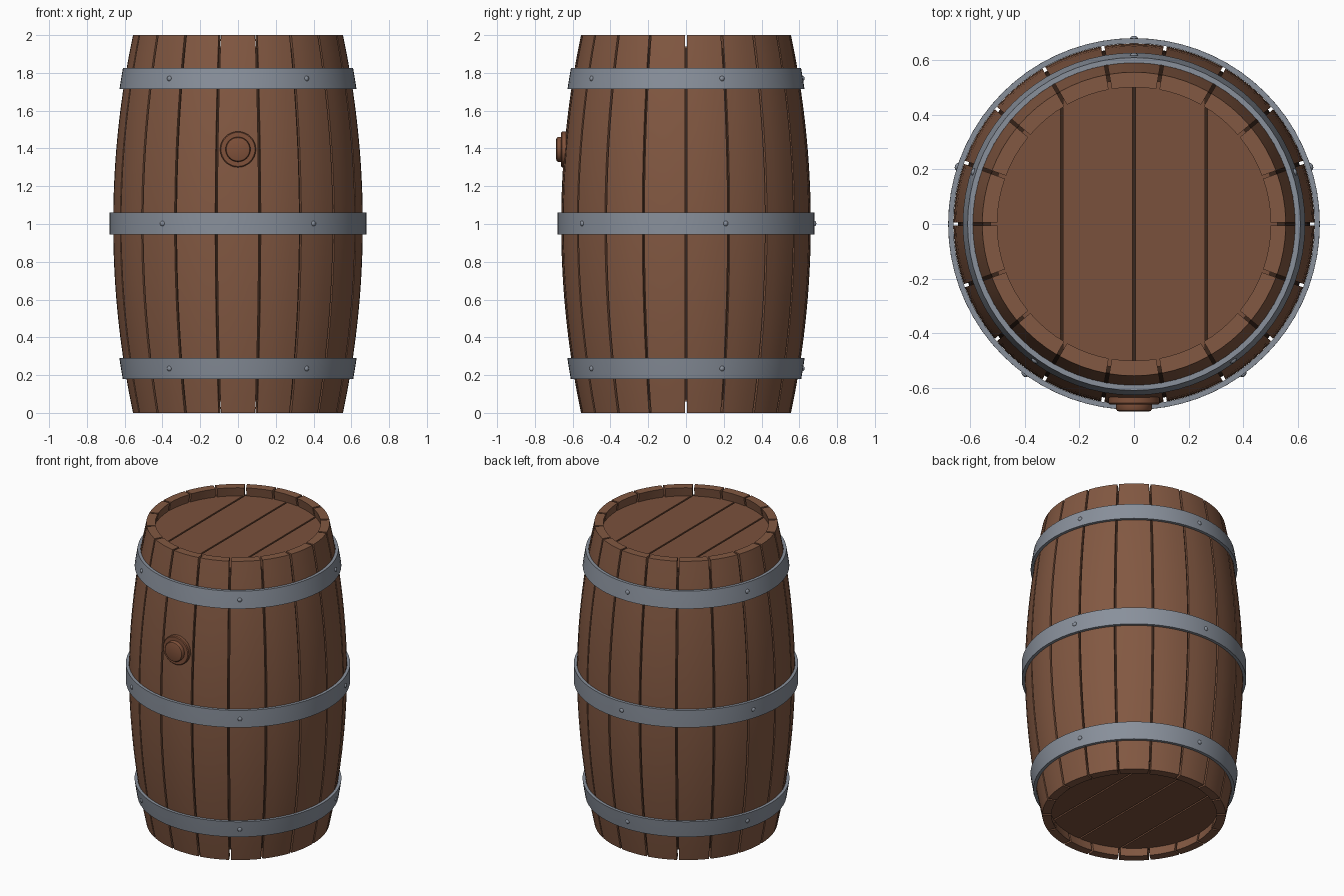
import bpy, bmesh, math
from mathutils import Matrix, Vector

if "Cube" in bpy.data.objects:
    bpy.data.objects.remove(bpy.data.objects["Cube"])

STAVES = 18
SEG = 72


def material(name, rgb):
    m = bpy.data.materials.new(name)
    m.diffuse_color = (*rgb, 1)
    m.use_nodes = True
    m.node_tree.nodes["Principled BSDF"].inputs["Base Color"].default_value = m.diffuse_color
    return m


WOOD = material("stave_wood", (0.225, 0.098, 0.054))
HEAD = material("head_wood", (0.195, 0.082, 0.045))
BUNG = material("bung_wood", (0.215, 0.082, 0.042))
DARK = material("dark_seam", (0.042, 0.019, 0.011))
IRON = material("hoop_iron", (0.25, 0.28, 0.33))


def radius(z):
    # bulging outer profile of the barrel
    return 0.661 - 0.105 * (z - 1) ** 2


def finish(bm, name, mat, angle=35):
    bmesh.ops.recalc_face_normals(bm, faces=bm.faces)
    me = bpy.data.meshes.new(name)
    bm.to_mesh(me)
    bm.free()
    me.materials.append(mat)
    me.shade_smooth()
    me.set_sharp_from_angle(angle=math.radians(angle))
    ob = bpy.data.objects.new(name, me)
    bpy.context.collection.objects.link(ob)
    return ob


def loft(bm, rings, closed=False):
    # skin a list of equal closed point loops, capping or joining the ends
    loops = [[bm.verts.new(p) for p in ring] for ring in rings]
    pairs = list(zip(loops, loops[1:]))
    if closed:
        pairs.append((loops[-1], loops[0]))
    else:
        bm.faces.new(loops[0])
        bm.faces.new(loops[-1])
    for a, b in pairs:
        for i in range(len(a)):
            j = (i + 1) % len(a)
            bm.faces.new((a[i], a[j], b[j], b[i]))


def circle(r, z, n=SEG):
    return [(r * math.cos(math.tau * i / n), r * math.sin(math.tau * i / n), z) for i in range(n)]


# staves, separated by narrow parallel gaps
def stave_ring(mid, z):
    pts = []
    for r, order in ((radius(z), (-2, -1, 0, 1, 2)), (radius(z) - 0.055, (2, 1, 0, -1, -2))):
        half = math.pi / STAVES - 0.006 / r
        for k in order:
            a = mid + half * k / 2
            pts.append((r * math.cos(a), r * math.sin(a), z))
    return pts


for i in range(STAVES):
    bm = bmesh.new()
    mid = math.pi / 2 + math.tau * i / STAVES
    loft(bm, [stave_ring(mid, 2 * k / 20) for k in range(21)])
    finish(bm, f"stave_{i + 1}", WOOD)

# dark core seen through the seams
bm = bmesh.new()
zs = [0.07 + 1.86 * k / 18 for k in range(19)]
loft(bm, [circle(radius(z) - 0.016, z) for z in zs])
finish(bm, "dark_core", DARK)

# heads of four planks each, recessed at both ends
R, W = 0.53, 0.265
for end, z0, z1 in (("top", 1.90, 1.94), ("bottom", 0.06, 0.10)):
    for i in range(4):
        x0 = max(-R + W * i + 0.005, -R + 0.001)
        x1 = min(-R + W * (i + 1) - 0.005, R - 0.001)
        xs = [x0 + (x1 - x0) * k / 12 for k in range(13)]
        out = [(x, math.sqrt(R * R - x * x)) for x in xs]
        out += [(x, -y) for x, y in reversed(out)]
        bm = bmesh.new()
        loft(bm, [[(x, y, z) for x, y in out] for z in (z0, z1)])
        finish(bm, f"{end}_head_plank_{i + 1}", HEAD)

# iron hoops with five rivets each
for name, z0, z1 in (("lower", 0.18, 0.29), ("middle", 0.945, 1.06), ("upper", 1.715, 1.825)):
    zs = [z0 + (z1 - z0) * k / 4 for k in range(5)]
    rings = [circle(radius(z) + 0.02, z) for z in zs]
    rings += [circle(radius(z) + 0.001, z) for z in reversed(zs)]
    bm = bmesh.new()
    loft(bm, rings, closed=True)
    finish(bm, f"{name}_hoop", IRON)
    zm = (z0 + z1) / 2
    bm = bmesh.new()
    for i in range(5):
        a = math.pi / 2 + math.tau * i / 5
        pos = Vector((math.cos(a), math.sin(a), 0)) * (radius(zm) + 0.019) + Vector((0, 0, zm))
        mat = Matrix.Translation(pos) @ Matrix.Rotation(a, 4, 'Z') @ Matrix.Diagonal((0.7, 1, 1, 1))
        bmesh.ops.create_uvsphere(bm, u_segments=12, v_segments=8, radius=0.014, matrix=mat)
    finish(bm, f"{name}_hoop_rivets", IRON, 60)

# bung on the front: flange and rounded plug
bm = bmesh.new()
profile = [(0.095, 0.60), (0.095, 0.656), (0.09, 0.661), (0.066, 0.661),
           (0.066, 0.678), (0.062, 0.684)]
loft(bm, [circle(r, d, 32) for r, d in profile] + [circle(0.054, 0.687, 32)])
bung = finish(bm, "bung", BUNG)
bung.data.transform(Matrix.Translation((0, 0, 1.395)) @ Matrix.Rotation(math.pi / 2, 4, 'X'))
